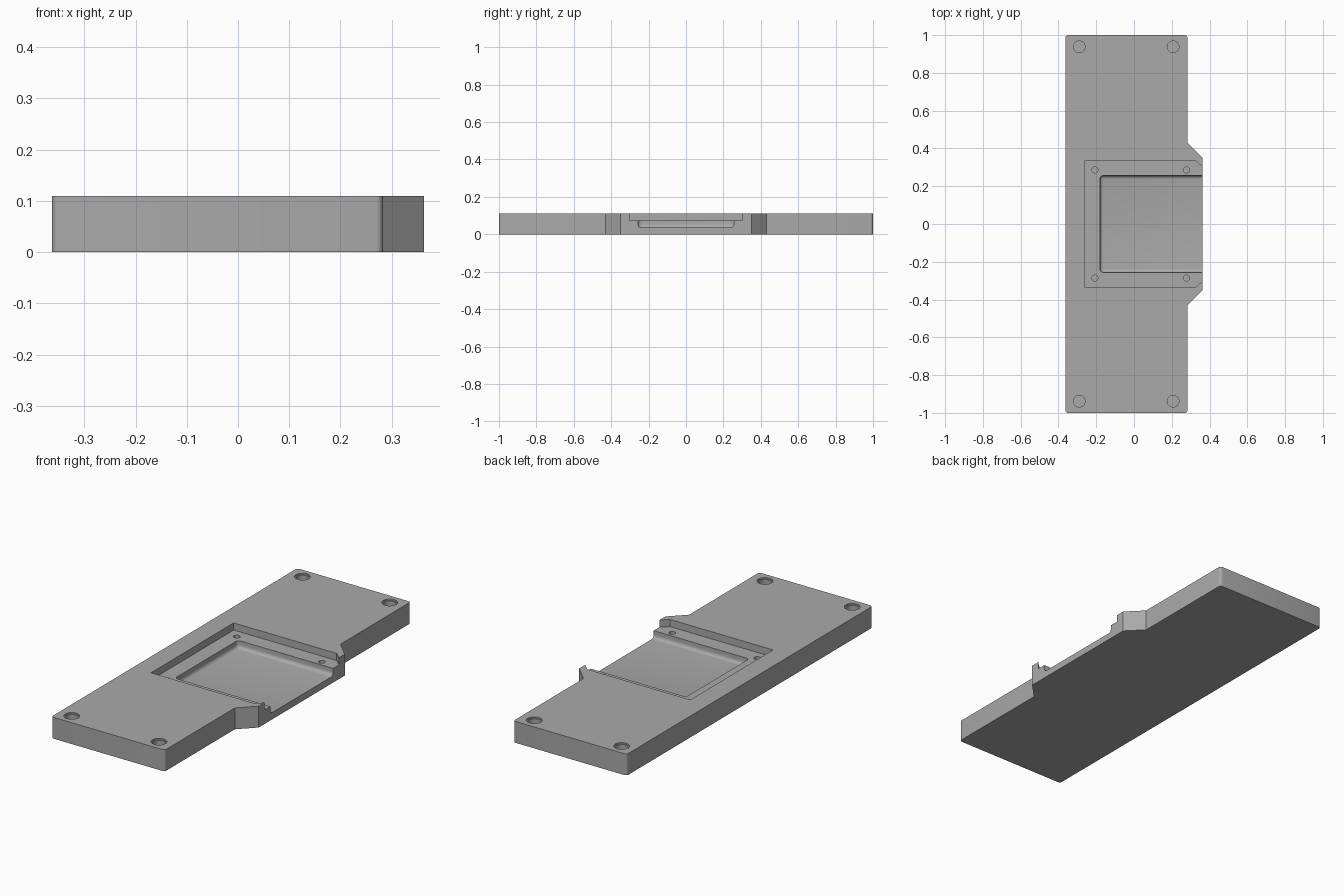
import bpy, bmesh, math

if "Cube" in bpy.data.objects:
    bpy.data.objects.remove(bpy.data.objects["Cube"])

H = 0.11          # plate thickness
LEDGE = 0.073     # height of the recess ledge
FLOOR = 0.035     # height of the pocket floor

grey = bpy.data.materials.new("plain grey")
grey.diffuse_color = (0.4, 0.4, 0.4, 1)
grey.use_nodes = True
grey.node_tree.nodes["Principled BSDF"].inputs["Base Color"].default_value = grey.diffuse_color


def finish(name, bm):
    bmesh.ops.recalc_face_normals(bm, faces=bm.faces)
    me = bpy.data.meshes.new(name)
    bm.to_mesh(me)
    bm.free()
    me.materials.append(grey)
    ob = bpy.data.objects.new(name, me)
    bpy.context.collection.objects.link(ob)
    return ob


def prism(outline, z0, z1):
    bm = bmesh.new()
    face = bm.faces.new([bm.verts.new((x, y, z0)) for x, y in outline])
    ext = bmesh.ops.extrude_face_region(bm, geom=[face])
    for v in ext["geom"]:
        if isinstance(v, bmesh.types.BMVert):
            v.co.z = z1
    bmesh.ops.recalc_face_normals(bm, faces=bm.faces)
    return bm


def mirrored(half):
    return half + [(x, -y) for x, y in reversed(half)]


def round_edges(bm, test, radius, segments):
    edges = [e for e in bm.edges if test(e.verts[0].co, e.verts[1].co)]
    bmesh.ops.bevel(bm, geom=edges, offset=radius, segments=segments,
                    profile=0.5, affect='EDGES')


def lathe(x, y, profile, n=32):
    # Stepped round cutter from (radius, z) pairs, bottom first
    bm = bmesh.new()
    rings = [[bm.verts.new((x + r * math.cos(2 * math.pi * i / n),
                            y + r * math.sin(2 * math.pi * i / n), z))
              for i in range(n)] for r, z in profile]
    for a, b in zip(rings, rings[1:]):
        for i in range(n):
            j = (i + 1) % n
            bm.faces.new((a[i], a[j], b[j], b[i]))
    bm.faces.new(rings[0])
    bm.faces.new(rings[-1])
    return bm


# Plate with the side tab, outer corners rounded
bm = prism(mirrored([(-0.363, 1), (0.283, 1), (0.283, 0.43), (0.363, 0.35)]), 0, H)
round_edges(bm, lambda a, b: abs(a.z - b.z) > 0.05 and abs(a.y) > 0.9, 0.014, 5)
plate = finish("base_plate", bm)

cutters = []

# Shallow recess, narrowing at the open side
cutters.append(finish("recess_cutter", prism(
    mirrored([(-0.26, 0.336), (0.327, 0.336), (0.363, 0.302), (0.45, 0.302)]), LEDGE, 0.2)))

# Deeper pocket with filleted floor, open at the tab
bm = prism([(-0.18, 0.256), (0.5, 0.256), (0.5, -0.256), (-0.18, -0.256)], FLOOR, 0.25)
round_edges(bm, lambda a, b: max(a.z, b.z) < 0.1 or (abs(a.z - b.z) > 0.05 and a.x < 0),
            0.018, 5)
cutters.append(finish("pocket_cutter", bm))

# Corner mounting holes and small ledge holes
for s in (-1, 1):
    for x in (-0.29, 0.207):
        cutters.append(finish("corner_hole_cutter", lathe(
            x, s * 0.938, [(0.031, 0.075), (0.031, 0.103), (0.037, 0.103), (0.037, 0.2)])))
    for x in (-0.207, 0.278):
        cutters.append(finish("ledge_hole_cutter", lathe(
            x, s * 0.286, [(0.016, 0.045), (0.016, 0.2)], 24)))

for c in cutters:
    c.hide_render = True
    c.hide_set(True)
    m = plate.modifiers.new(c.name, 'BOOLEAN')
    m.operation = 'DIFFERENCE'
    m.solver = 'EXACT'
    m.object = c

# Bake the cuts and smooth the rounded faces
bpy.context.view_layer.objects.active = plate
plate.select_set(True)
for m in list(plate.modifiers):
    bpy.ops.object.modifier_apply(modifier=m.name)
for c in cutters:
    bpy.data.objects.remove(c)
bpy.ops.object.shade_smooth_by_angle(angle=math.radians(30))
